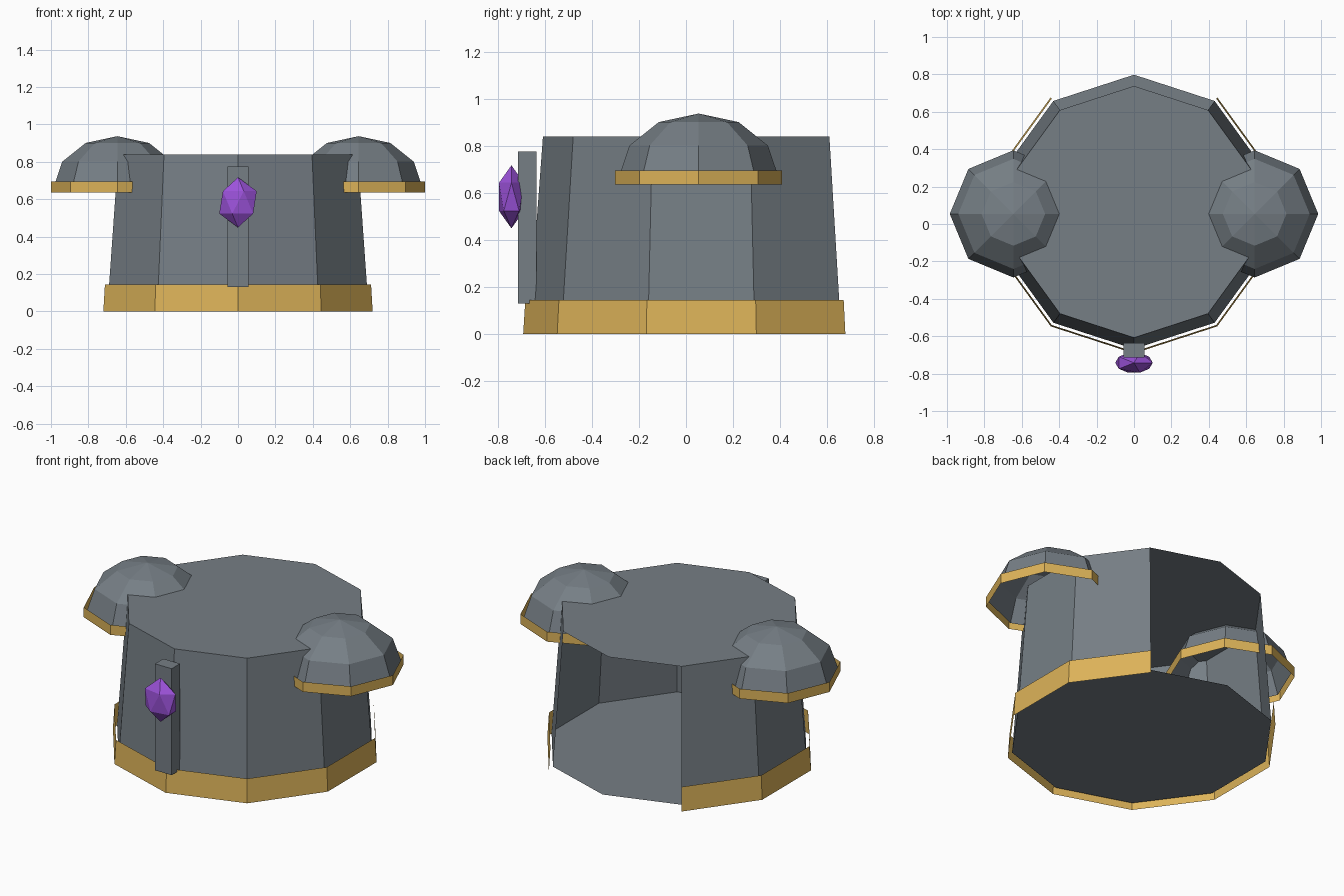
import bpy, bmesh, math
from mathutils import Matrix

if "Cube" in bpy.data.objects:
    bpy.data.objects.remove(bpy.data.objects["Cube"])


def material(name, rgb):
    m = bpy.data.materials.new(name)
    m.diffuse_color = (*rgb, 1)
    m.use_nodes = True
    m.node_tree.nodes["Principled BSDF"].inputs["Base Color"].default_value = m.diffuse_color
    return m


STEEL = material("steel grey", (0.18, 0.21, 0.235))
GOLD = material("gold", (0.72, 0.45, 0.10))
PURPLE = material("purple", (0.33, 0.085, 0.70))


def finish(name, bm, mat):
    me = bpy.data.meshes.new(name)
    bm.to_mesh(me)
    bm.free()
    me.materials.append(mat)
    ob = bpy.data.objects.new(name, me)
    bpy.context.collection.objects.link(ob)
    return ob


def shell(name, mat, centre, rings, sides, start, caps=False, skip=()):
    """Stack of (radius, z) polygon rings; radius 0 makes a tip; skip leaves wall panels open."""
    bm = bmesh.new()
    loops = []
    for r, z in rings:
        if r == 0:
            loops.append([bm.verts.new((*centre, z))] * sides)
            continue
        angles = [start + 2 * math.pi * i / sides for i in range(sides)]
        loops.append([bm.verts.new((centre[0] + r * math.cos(a),
                                    centre[1] + r * math.sin(a), z)) for a in angles])
    for low, high in zip(loops, loops[1:]):
        for i in range(sides):
            if i in skip:
                continue
            j = (i + 1) % sides
            quad = [low[i], low[j], high[j], high[i]]
            bm.faces.new(list(dict.fromkeys(quad)))
    if caps:
        bm.faces.new(loops[0][::-1])
        bm.faces.new(loops[-1])
    bmesh.ops.delete(bm, geom=[v for v in bm.verts if not v.link_faces], context='VERTS')
    return finish(name, bm, mat)


# Ten-sided torso, open over the two back panels, and its gold hem
BACK = math.pi / 2
CENTRE = (0, 0.065)
shell("torso", STEEL, CENTRE, [(0.733, 0.03), (0.673, 0.84)], 10, BACK, True, (0, 9))
shell("hem_band", GOLD, CENTRE, [(0.757, 0), (0.748, 0.145)], 10, BACK, False, (0, 9))

# Open shoulder domes with gold rims
for side, label in ((-1, "left"), (1, "right")):
    c = (side * 0.645, 0.054)
    dome = [(0.34 * math.cos(t), 0.665 + 0.272 * math.sin(t))
            for t in (0, math.pi / 6, math.pi / 3)] + [(0, 0.937)]
    shell(label + "_shoulder_dome", STEEL, c, dome, 8, 0)
    shell(label + "_shoulder_rim", GOLD, c, [(0.355, 0.635), (0.355, 0.695)], 8, 0)

# Front ridge
bm = bmesh.new()
bmesh.ops.create_cube(bm, size=1, matrix=Matrix.Translation((0, -0.675, 0.453))
                      @ Matrix.Diagonal((0.112, 0.08, 0.645, 1)))
finish("front_ridge", bm, STEEL)

# Chest gem
bm = bmesh.new()
bmesh.ops.create_icosphere(bm, subdivisions=1, radius=1,
                           matrix=Matrix.Translation((0, -0.742, 0.583))
                           @ Matrix.Diagonal((0.112, 0.062, 0.134, 1)))
finish("chest_gem", bm, PURPLE)
